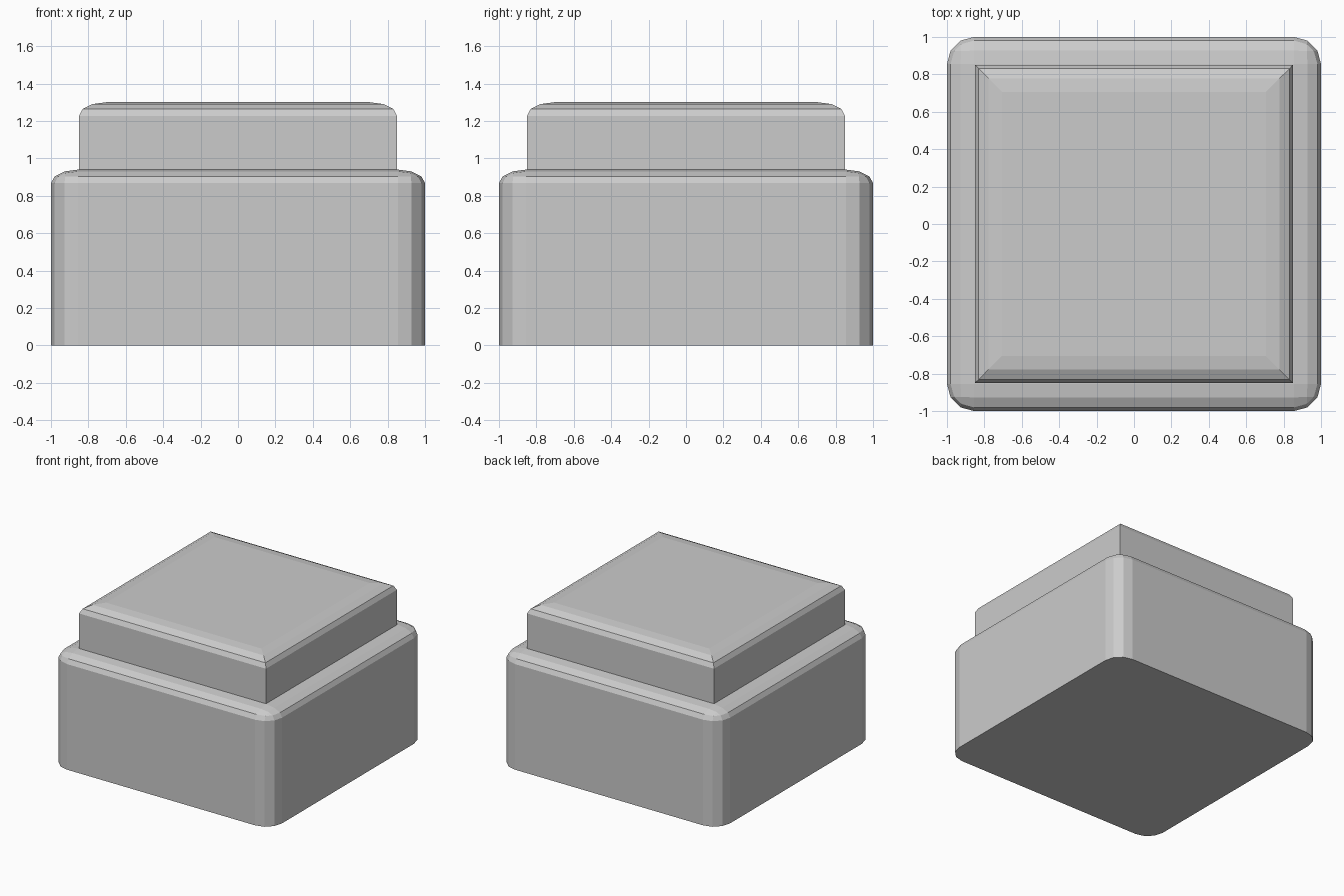
import bpy
import bmesh
from mathutils import Matrix

if "Cube" in bpy.data.objects:
    bpy.data.objects.remove(bpy.data.objects["Cube"])

SQUASH = 0.5     # height squash that turns the round bevels elliptical
BEVEL = 0.145


def bevelled_block(name, half, z0, z1, round_corners):
    """Square block with a bevelled top rim, squashed in height."""
    h = (z1 - z0) / SQUASH
    bm = bmesh.new()
    bmesh.ops.create_cube(bm, size=1)
    bmesh.ops.transform(bm, verts=bm.verts, matrix=Matrix.Translation((0, 0, h / 2))
                        @ Matrix.Diagonal((2 * half, 2 * half, h, 1)))
    edges = []
    for e in bm.edges:
        on_top = [v.co.z > h / 2 for v in e.verts]
        if all(on_top) or (round_corners and any(on_top)):
            edges.append(e)
    bmesh.ops.bevel(bm, geom=edges, offset=BEVEL, offset_type='OFFSET',
                    segments=3, profile=0.5, affect='EDGES')
    bmesh.ops.transform(bm, verts=bm.verts, matrix=Matrix.Translation((0, 0, z0))
                        @ Matrix.Diagonal((1, 1, SQUASH, 1)))
    bmesh.ops.recalc_face_normals(bm, faces=bm.faces)
    mesh = bpy.data.meshes.new(name)
    bm.to_mesh(mesh)
    bm.free()
    obj = bpy.data.objects.new(name, mesh)
    bpy.context.collection.objects.link(obj)
    return obj


# Lower body with rounded vertical corners
bevelled_block("base_block", 1.0, 0.0, 0.94, True)
# Upper cap with sharp vertical corners
bevelled_block("top_cap", 0.85, 0.94, 1.30, False)
